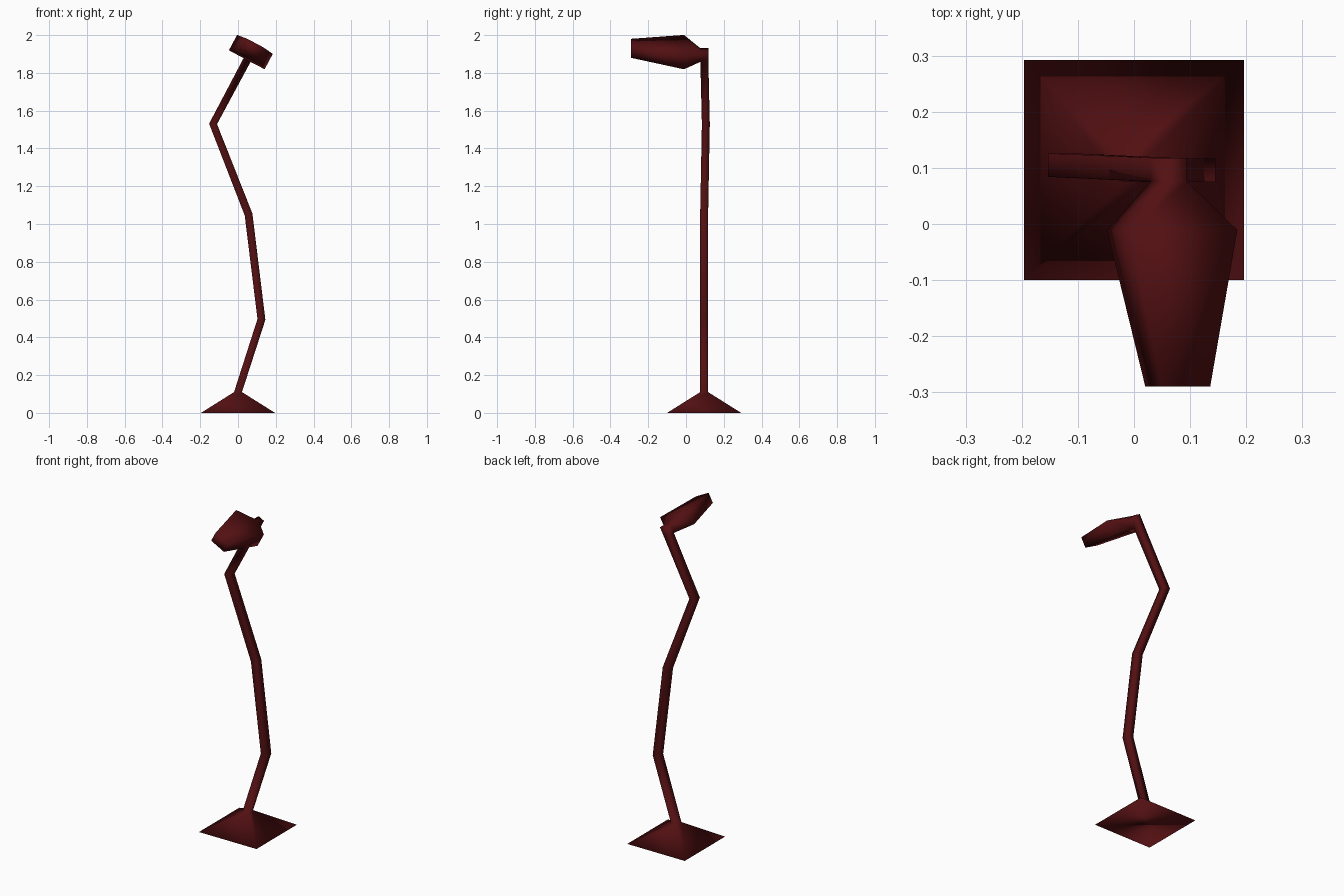
import bpy, bmesh, math
from mathutils import Vector

if "Cube" in bpy.data.objects:
    bpy.data.objects.remove(bpy.data.objects["Cube"])

red = bpy.data.materials.new("dark_red")
red.diffuse_color = (0.085, 0.005, 0.006, 1)
red.use_nodes = True
red.node_tree.nodes["Principled BSDF"].inputs["Base Color"].default_value = red.diffuse_color

bm = bmesh.new()


def ring(c, a, b):
    """Four corners around c, spanned by half vectors a and b."""
    return [bm.verts.new(c + a * s + b * t) for s, t in ((-1, -1), (1, -1), (1, 1), (-1, 1))]


def bridge(r, q, skip=()):
    for i in range(4):
        if i not in skip:
            j = (i + 1) % 4
            bm.faces.new((r[i], r[j], q[j], q[i]))


X, Y = Vector((1, 0, 0)), Vector((0, 1, 0))

# pyramid base
foot = ring(Vector((0, 0.096, 0)), X * 0.196, Y * 0.196)
bm.faces.new(foot[::-1])

# crooked square pole, mitred at each bend
path = [Vector(p) for p in ((0, 0.096, 0.11), (0.124, 0.096, 0.495), (0.056, 0.096, 1.05),
                            (-0.132, 0.105, 1.53), (0.048, 0.097, 1.868), (0.076, 0.097, 1.921))]
prev = foot
for i, p in enumerate(path):
    d = Vector((0, 0, 0))
    if i == 0:
        d = Vector((0, 0, 1))
    else:
        d += (p - path[i - 1]).normalized()
        if i + 1 < len(path):
            d += (path[i + 1] - p).normalized()
    d.y = 0
    d.normalize()
    across = Vector((d.z, 0, -d.x))
    cur = ring(p, across * 0.021, Y * 0.021)
    last = i == len(path) - 1
    bridge(prev, cur, skip=(0,) if last else ())   # open front of last piece for the head
    if last:
        bm.faces.new(cur)
        neck = [prev[0], prev[1], cur[1], cur[0]]
    prev = cur

# lamp head growing forward out of the pole tip
t = math.radians(28)
u, v = Vector((math.cos(t), 0, -math.sin(t))), Vector((math.sin(t), 0, math.cos(t)))
prev = neck
for c, w, h in (((0.068, -0.011, 1.91), 0.107, 0.046), ((0.078, -0.29, 1.93), 0.049, 0.031)):
    cur = ring(Vector(c), u * w, v * h)
    bridge(prev, cur)
    prev = cur
bm.faces.new(prev)

bmesh.ops.recalc_face_normals(bm, faces=bm.faces)
for f in bm.faces:
    f.smooth = True
mesh = bpy.data.meshes.new("floor_lamp")
bm.to_mesh(mesh)
bm.free()
mesh.materials.append(red)
lamp = bpy.data.objects.new("floor_lamp", mesh)
bpy.context.collection.objects.link(lamp)
